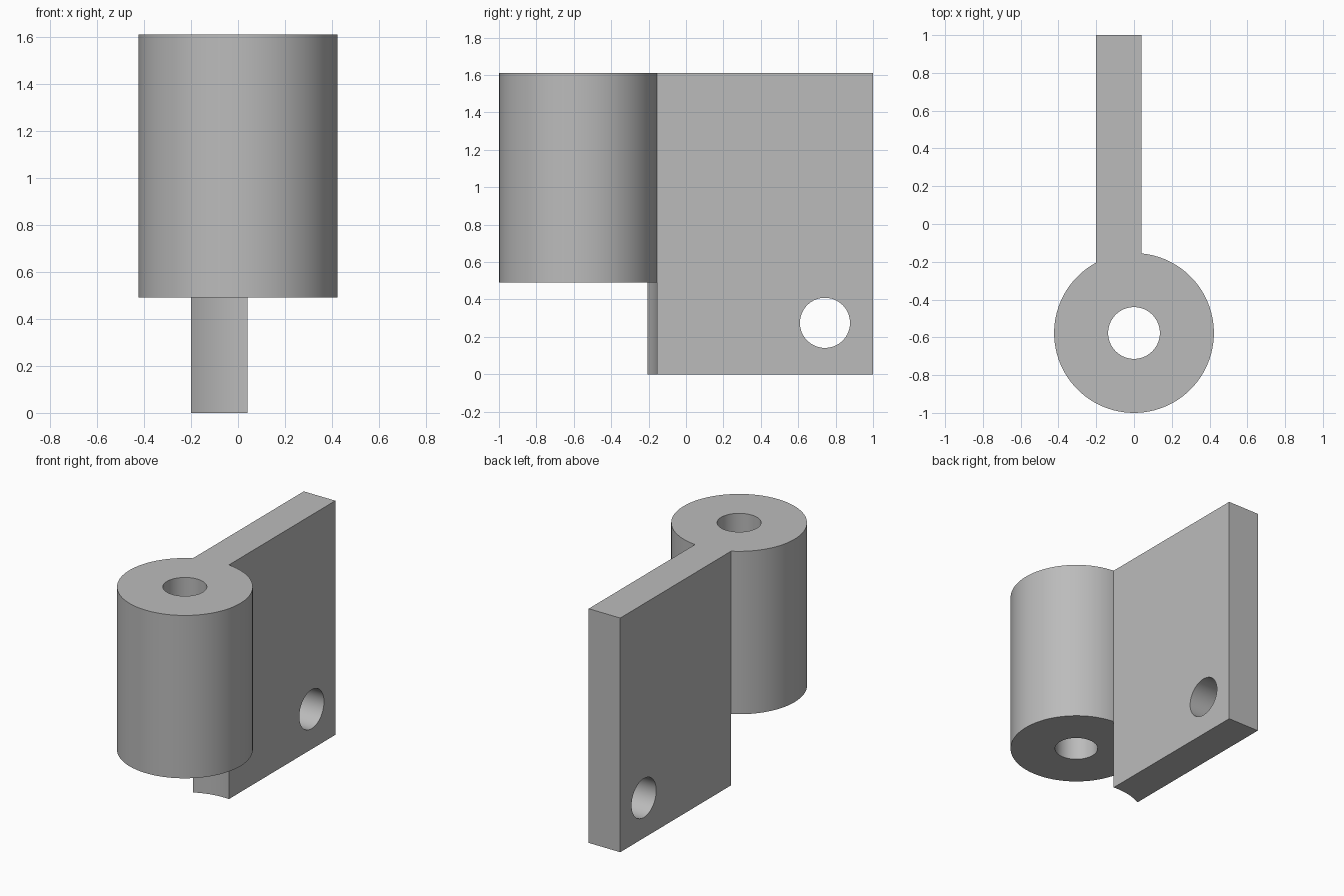
import bpy
import math

if "Cube" in bpy.data.objects:
    bpy.data.objects.remove(bpy.data.objects["Cube"], do_unlink=True)

# Main dimensions
TOP, BARREL_BOTTOM = 1.61, 0.49
BARREL_R, BORE_R, HOLE_R = 0.423, 0.137, 0.134
AXIS_Y = -0.577
PLATE_X0, PLATE_X1 = -0.2, 0.04

metal = bpy.data.materials.new("plain grey")
GREY = (0.5, 0.5, 0.5, 1)
metal.use_nodes = True
metal.diffuse_color = GREY
metal.node_tree.nodes["Principled BSDF"].inputs["Base Color"].default_value = GREY


def cylinder(name, radius, z0, z1, sides=96):
    """Upright cylinder on the hinge axis."""
    bpy.ops.mesh.primitive_cylinder_add(
        vertices=sides, radius=radius, depth=z1 - z0,
        location=(0, AXIS_Y, (z0 + z1) / 2))
    obj = bpy.context.object
    obj.name = name
    obj.data.materials.append(metal)
    return obj


def combine(target, tool, operation):
    """Apply a boolean and discard the tool."""
    mod = target.modifiers.new(operation.lower(), 'BOOLEAN')
    mod.operation, mod.solver, mod.object = operation, 'EXACT', tool
    bpy.context.view_layer.objects.active = target
    bpy.ops.object.modifier_apply(modifier=mod.name)
    bpy.data.objects.remove(tool, do_unlink=True)


# Leaf plate, reaching into the barrel
y0, y1 = -0.4, 1.0
bpy.ops.mesh.primitive_cube_add(
    size=1, location=((PLATE_X0 + PLATE_X1) / 2, (y0 + y1) / 2, TOP / 2))
leaf = bpy.context.object
leaf.name = "hinge_leaf"
leaf.scale = (PLATE_X1 - PLATE_X0, y1 - y0, TOP)
bpy.ops.object.transform_apply(location=True, rotation=False, scale=True)
leaf.data.materials.append(metal)

# Concave clearance below the barrel, then the barrel and its bore
combine(leaf, cylinder("clearance", BARREL_R, -0.2, BARREL_BOTTOM), 'DIFFERENCE')
combine(leaf, cylinder("barrel", BARREL_R, BARREL_BOTTOM, TOP), 'UNION')
combine(leaf, cylinder("bore", BORE_R, 0.2, TOP + 0.2, 64), 'DIFFERENCE')

# Screw hole across the leaf
bpy.ops.mesh.primitive_cylinder_add(
    vertices=64, radius=HOLE_R, depth=1, location=(0, 0.743, 0.275),
    rotation=(0, math.pi / 2, 0))
screw_hole = bpy.context.object
screw_hole.data.materials.append(metal)
combine(leaf, screw_hole, 'DIFFERENCE')

# Smooth round walls, crisp edges
bpy.ops.object.select_all(action='DESELECT')
leaf.select_set(True)
bpy.context.view_layer.objects.active = leaf
bpy.ops.object.shade_smooth_by_angle(angle=math.radians(30))
